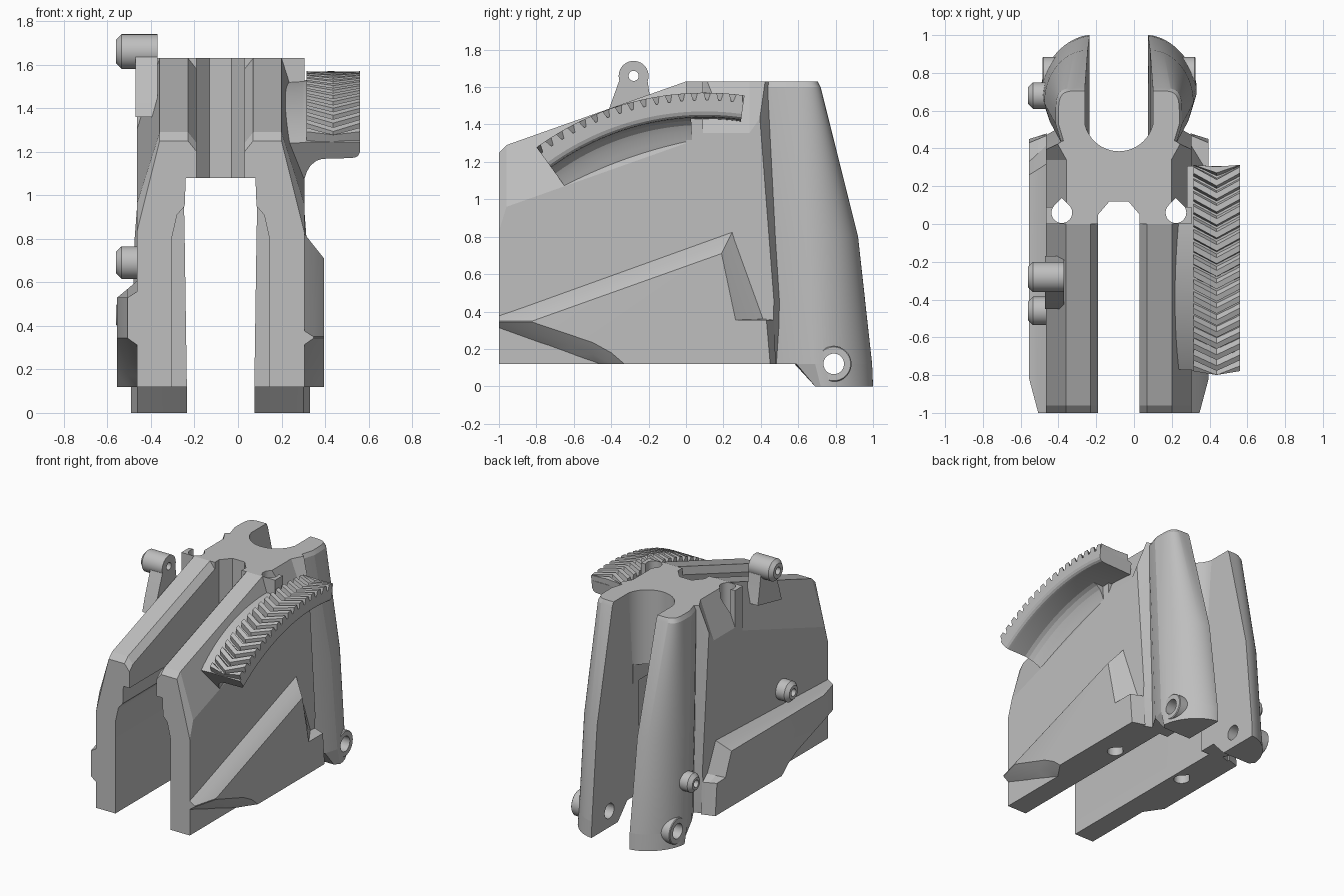
import bpy, bmesh
from math import sin, cos, pi, radians

cube = bpy.data.objects.get("Cube")
if cube:
    bpy.data.objects.remove(cube)

grey = bpy.data.materials.new("matt_grey")
grey.use_nodes = True
grey.diffuse_color = (0.52, 0.52, 0.52, 1)
grey.node_tree.nodes["Principled BSDF"].inputs["Base Color"].default_value = (0.52, 0.52, 0.52, 1)

MID = -0.08  # symmetry plane of the two legs
parts = []


def loft(name, sections, wrap=False):
    """Skin a list of equal-length point loops; wrap joins last to first."""
    bm = bmesh.new()
    loops = [[bm.verts.new(p) for p in s] for s in sections]
    pairs = list(zip(loops, loops[1:]))
    if wrap:
        pairs.append((loops[-1], loops[0]))
    for a, b in pairs:
        for i in range(len(a)):
            j = (i + 1) % len(a)
            bm.faces.new((a[i], a[j], b[j], b[i]))
    if not wrap:
        bm.faces.new(loops[0])
        bm.faces.new(loops[-1])
    bmesh.ops.recalc_face_normals(bm, faces=bm.faces)
    mesh = bpy.data.meshes.new(name)
    bm.to_mesh(mesh)
    bm.free()
    ob = bpy.data.objects.new(name, mesh)
    bpy.context.collection.objects.link(ob)
    mesh.materials.append(grey)
    parts.append(ob)
    return ob


def side_loft(name, side, *steps):
    """Loft side-view (y, z) profiles, each at a distance u from the middle."""
    return loft(name, [[(MID + side * u, y, z) for y, z in profile] for u, profile in steps])


def prism(name, outline, z0, z1):
    return loft(name, [[(x, y, z) for x, y in outline] for z in (z0, z1)])


def disc(x, y, z, r, n=40):
    return [(x, y + r * cos(2 * pi * i / n), z + r * sin(2 * pi * i / n)) for i in range(n)]


def tube(name, x0, x1, y, z, r, hole, bevel):
    """Hollow boss along x with a bevelled end at x1."""
    d = bevel if x1 > x0 else -bevel
    return loft(name, [disc(x, y, z, rad) for x, rad in
                ((x0, hole), (x0, r), (x1 - d, r), (x1, r - bevel), (x1, hole))], wrap=True)


def cut(ob, cutter):
    mod = ob.modifiers.new("hole", 'BOOLEAN')
    mod.operation = 'DIFFERENCE'
    mod.solver = 'EXACT'
    mod.object = cutter
    dg = bpy.context.evaluated_depsgraph_get()
    mesh = bpy.data.meshes.new_from_object(ob.evaluated_get(dg))
    ob.modifiers.clear()
    ob.data = mesh


def wall_section(side, y, top, drop):
    prof = [(.225, .12), (.225, .8), (.2, .91), (.165, .95),
            (.16, 1.08), (.11, 1.08), (.11, top - .05), (.15, top), (.28, top),
            (.385, top - drop), (.385, .12)]
    return [(MID + side * u, y, z) for u, z in prof]


def leg_section(side, z, inner, outer, front, yc, back, n):
    """Rounded rear leg outline; n squares off the rounding."""
    pts = [(inner, front), (.3, front), (outer - .03, max(front, yc - .1))]
    for i in range(25):
        a = pi / 2 * i / 24
        pts.append((inner + (outer - inner) * max(cos(a), 0) ** (2 / n),
                    yc + (back - yc) * sin(a) ** (2 / n)))
    return [(MID + side * u, y, z) for u, y in pts]


cutters = []
pin_cutter = loft("pin_cutter", [disc(x, .79, .12, .055) for x in (-1, 1)])
cutters.append(pin_cutter)

for side, tag in ((1, "left"), (-1, "right")):
    # Sloping front wall with inner lip and steep outer chamfer
    loft(tag + "_wall", [wall_section(side, -1, 1.25, .42),
                         wall_section(side, -.96, 1.29, .33),
                         wall_section(side, 0, 1.63, .33)])

    # Hub cheek, its rear edge stepping in to the channel before the leg
    inner = [(0, .12), (0, 1.63), (.44, 1.63), (.52, .46), (.49, .12)]
    outer = [(0, .12), (0, 1.63), (.38, 1.63), (.47, .46), (.46, .12)]
    hub = side_loft(tag + "_hub", side, (.225, inner), (.3, inner), (.385, outer))

    # Sloped shoulder cut into the hub, leaving a small post in front
    shoulder = loft(tag + "_shoulder_cutter", [
        [(MID + side * (u + shift), y, z) for u, z in
         ((.27, 1.65), (.395, 1.33), (.55, 1.33), (.55, 1.65))]
        for y, shift in ((.09, 0), (.34, 0), (.43, .05), (.5, .05))])
    cutters.append(shoulder)
    cut(hub, shoulder)

    # Inner rail that carries the wall step back to the leg
    rail = [(-.01, .95), (-.01, 1.09), (.5, 1.09), (.5, .95)]
    side_loft(tag + "_inner_rail", side, (.165, rail), (.235, rail))

    # Teardrop hole down through the hub
    drop = [(MID + side * .302 + .055 * cos(radians(a)), .06 + .055 * sin(radians(a)))
            for a in range(135, 406, 15)] + [(MID + side * .302, .138)]
    drop_cutter = prism(tag + "_drop_cutter", drop, -.5, 2.5)
    cutters.append(drop_cutter)
    cut(hub, drop_cutter)
    if side == 1:
        left_drop = drop_cutter

    # Rounded rear leg and foot
    leg = loft(tag + "_rear_leg", [
        leg_section(side, .12, .155, .412, .45, .69, .995, 1.75),
        leg_section(side, .8, .165, .395, .43, .64, .92, 2),
        leg_section(side, 1.6, .18, .335, .4, .53, .72, 5),
        leg_section(side, 1.63, .18, .32, .4, .53, .705, 5)])
    foot = loft(tag + "_foot", [
        leg_section(side, 0, .155, .412, .69, .72, 1, 1.75),
        leg_section(side, .12, .155, .412, .58, .69, .995, 1.75)])
    cut(leg, pin_cutter)
    cut(foot, pin_cutter)
    tube(tag + "_pin_boss", MID + side * .3, MID + side * .405, .79, .12, .095, .055, .005)

    # Raised lower panel, undercut at the front
    if side == 1:
        base = [(-1, .38), (.25, .83), (.42, .36)]
        face = [(-.82, .35), (.19, .71), (.265, .355)]
    else:
        base = [(-1, .56), (.32, .61), (.42, .4)]
        face = [(-.82, .53), (.26, .53), (.33, .36)]
    base += [(.47, .355), (.48, .12), (-.47, .12), (-.6, .165), (-.75, .22), (-1, .31)]
    face += [(.43, .355), (.45, .12), (-.33, .12), (-.4, .18), (-.5, .235), (-.82, .343)]
    middle = [(-1, f[1]) if b[0] == -1 else ((b[0] + f[0]) / 2, (b[1] + f[1]) / 2)
              for b, f in zip(base, face)]
    side_loft(tag + "_lower_panel", side, (.38, base), (.427, middle), (.475, face))

# Bridge joining both sides, notched in front and scooped out behind
outline = [(-.235, .57), (-.235, 0), (-.11, 0), (-.11, .05), (-.05, .12),
           (.05, .12), (.11, .05), (.11, 0), (.235, 0), (.235, .57)]
outline += [(.185 * cos(pi * i / 24), .57 - .185 * sin(pi * i / 24)) for i in range(25)]
prism("bridge", [(MID + x, y) for x, y in outline], 1.08, 1.63)

# Curved rack bar, and the filleted web that carries it
START, END, WEB_END = radians(-36), radians(8), radians(-3)


def on_arc(x, r, a):
    return (x, .1 + r * sin(a), .04 + r * cos(a))


def arc_sweep(name, rim, a0, a1):
    return loft(name, [[on_arc(x, r, a0 + (a1 - a0) * i / 40) for x, r in rim]
                       for i in range(41)])


arc_sweep("rack_bar", [(.28, 1.48), (.315, 1.49), (.56, 1.49), (.56, 1.43), (.553, 1.412),
                       (.54, 1.402), (.52, 1.398), (.28, 1.39)], START, END)
web = arc_sweep("rack_web", [(.2, 1.48), (.315, 1.487), (.45, 1.45), (.45, 1.4), (.39, 1.395),
                             (.36, 1.382), (.335, 1.358), (.318, 1.325), (.305, 1.28),
                             (.28, 1.2), (.2, 1.2)], START, WEB_END)
cut(web, left_drop)

# Herringbone teeth, trimmed square at both ends of the bar
TEETH = 17
step = (END - START) / TEETH
for k in range(TEETH + 1):
    rows = []
    for x, lag in ((.315, 0), (.4375, -.044), (.56, 0)):
        a = START + step * (k + .6) + lag
        rows.append([on_arc(x, r, min(max(a + step * w, START), END)) for r, w in
                     ((1.47, -.5), (1.53, -.24), (1.53, .24), (1.47, .5))])
    loft("rack_tooth", rows)

# Eyelet on its arm, and the small side bosses
tube("eyelet", -.37, -.56, -.28, 1.66, .08, .027, .025)
arm_side = [(-.45, 1.36), (-.42, 1.46), (-.355, 1.64), (-.32, 1.66),
            (-.24, 1.66), (-.205, 1.63), (-.19, 1.53), (-.17, 1.42)]
arm = side_loft("eyelet_arm", -1, (.39, arm_side), (.29, arm_side))
eye_cutter = loft("eye_cutter", [disc(x, -.28, 1.66, .027) for x in (-1, 0)])
cutters.append(eye_cutter)
cut(arm, eye_cutter)
tube("side_boss_front", -.44, -.56, -.46, .69, .075, .027, .025)
tube("side_boss_rear", -.44, -.56, .68, .45, .07, .027, .025)

# Remove cutters, then smooth the rounded surfaces
for c in cutters:
    parts.remove(c)
    bpy.data.objects.remove(c)
bpy.ops.object.select_all(action='DESELECT')
for ob in parts:
    ob.select_set(True)
bpy.context.view_layer.objects.active = parts[0]
bpy.ops.object.shade_smooth_by_angle(angle=radians(17))
